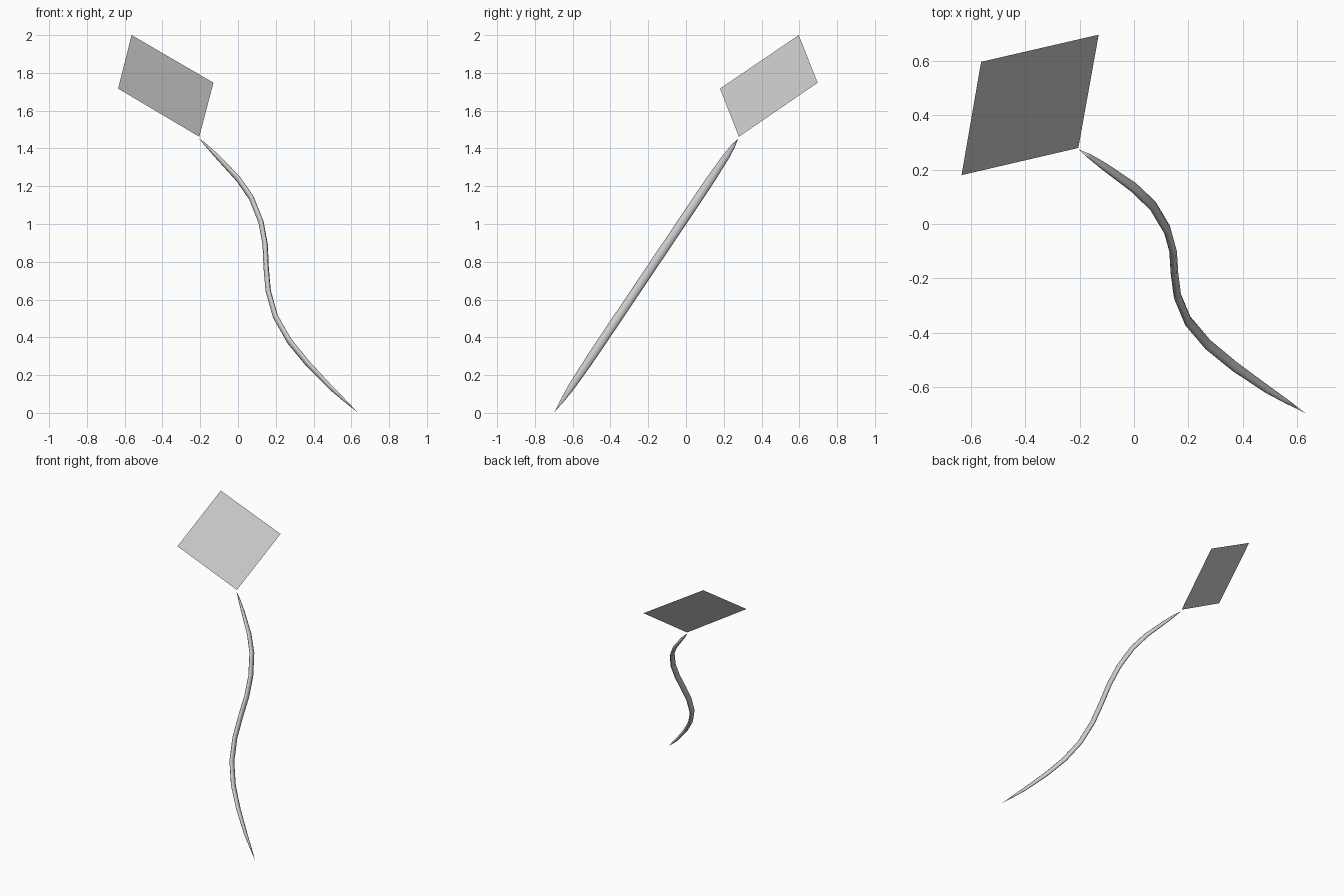
import bpy, bmesh, math
from mathutils import Vector

if "Cube" in bpy.data.objects:
    bpy.data.objects.remove(bpy.data.objects["Cube"])


def make_object(name, bm):
    mesh = bpy.data.meshes.new(name)
    bm.to_mesh(mesh)
    bm.free()
    obj = bpy.data.objects.new(name, mesh)
    bpy.context.collection.objects.link(obj)
    return obj


# Kite sail: one flat square sheet
bm = bmesh.new()
corners = [(-0.205, 0.28, 1.462), (-0.13, 0.697, 1.748), (-0.563, 0.597, 2.0), (-0.635, 0.18, 1.717)]
bm.faces.new([bm.verts.new(c) for c in corners])
make_object("kite_sail", bm)

# Tail: flattened tube along an S-curve lying in a tilted plane (x, z, thickness)
path = [(-0.206, 1.452, 0.0), (-0.165, 1.413, 0.45), (-0.11, 1.357, 0.75), (0.0, 1.24, 0.95),
        (0.07, 1.14, 1), (0.122, 1.01, 1), (0.144, 0.89, 1), (0.149, 0.77, 1),
        (0.16, 0.645, 1), (0.198, 0.51, 1), (0.272, 0.38, 1), (0.37, 0.26, 0.95),
        (0.49, 0.135, 0.75), (0.56, 0.07, 0.45), (0.632, 0.003, 0.0)]
slope = 0.973 / 1.449
points = [Vector((x, -0.697 + slope * (z - 0.003), z)) for x, z, _ in path]
normal = Vector((0, 1, -slope)).normalized()
SIDES, WIDE, THIN = 8, 0.024, 0.014

bm = bmesh.new()
rings = []
for i in range(1, len(path) - 1):
    tangent = (points[i + 1] - points[i - 1]).normalized()
    side = normal.cross(tangent).normalized()
    ring = []
    for k in range(SIDES):
        a = 2 * math.pi * k / SIDES
        offset = normal * WIDE * math.sin(a) + side * THIN * math.cos(a)
        ring.append(bm.verts.new(points[i] + offset * path[i][2]))
    rings.append(ring)
top, tip = bm.verts.new(points[0]), bm.verts.new(points[-1])
for k in range(SIDES):
    n = (k + 1) % SIDES
    bm.faces.new((top, rings[0][n], rings[0][k]))
    bm.faces.new((tip, rings[-1][k], rings[-1][n]))
    for r0, r1 in zip(rings, rings[1:]):
        bm.faces.new((r0[k], r0[n], r1[n], r1[k]))
bmesh.ops.recalc_face_normals(bm, faces=bm.faces)
tail = make_object("kite_tail", bm)
for p in tail.data.polygons:
    p.use_smooth = True
